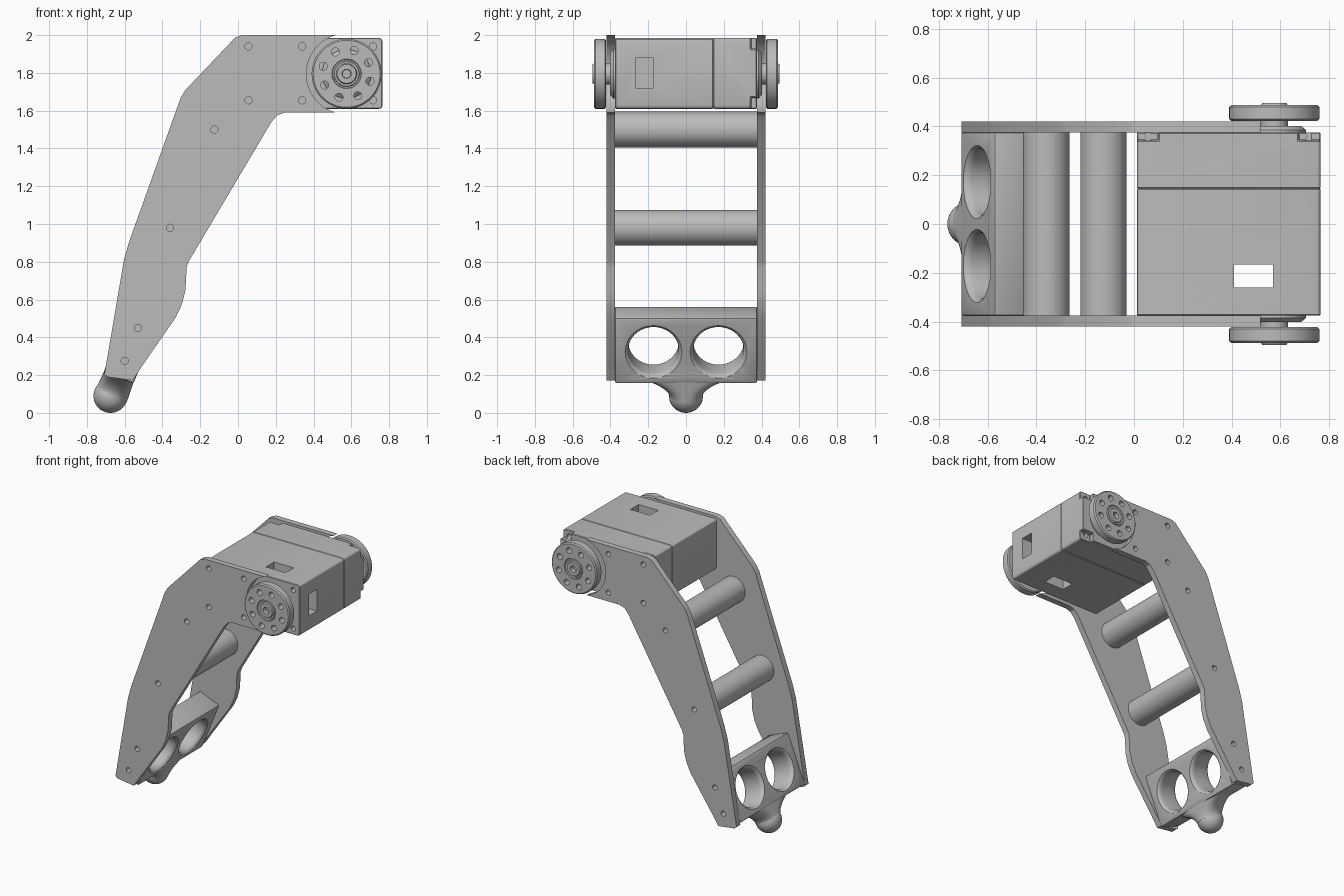
import bpy, bmesh, math
from mathutils import Matrix, Vector

cube = bpy.data.objects.get("Cube")
if cube:
    bpy.data.objects.remove(cube, do_unlink=True)

grey = bpy.data.materials.new("plain grey")
grey.use_nodes = True
colour = (0.5, 0.5, 0.5, 1)
grey.diffuse_color = colour
grey.node_tree.nodes["Principled BSDF"].inputs["Base Color"].default_value = colour


def finish(name, bm):
    bmesh.ops.recalc_face_normals(bm, faces=bm.faces)
    mesh = bpy.data.meshes.new(name)
    bm.to_mesh(mesh)
    bm.free()
    mesh.materials.append(grey)
    ob = bpy.data.objects.new(name, mesh)
    bpy.context.collection.objects.link(ob)
    return ob


def loft(bm, rings):
    """Skin a list of closed point rings and cap both ends."""
    rows = [[bm.verts.new(p) for p in ring] for ring in rings]
    n = len(rows[0])
    for a, b in zip(rows, rows[1:]):
        for i in range(n):
            j = (i + 1) % n
            bm.faces.new((a[i], a[j], b[j], b[i]))
    bm.faces.new(rows[0][::-1])
    bm.faces.new(rows[-1])


def lathe(bm, profile, matrix, n=48):
    """Turn (height, radius) pairs about the local z axis."""
    loft(bm, [[matrix @ Vector((r * math.cos(2 * math.pi * i / n),
                                r * math.sin(2 * math.pi * i / n), h))
               for i in range(n)] for h, r in profile])


def along_y(x, z, side=1):
    """Frame whose local z axis points along y, outwards on the given side."""
    return Matrix.Translation((x, 0, z)) @ Matrix.Rotation(-side * math.pi / 2, 4, 'X')


def box(bm, lo, hi, matrix=Matrix()):
    loft(bm, [[matrix @ Vector((x, y, z)) for x, y in
               ((lo[0], lo[1]), (hi[0], lo[1]), (hi[0], hi[1]), (lo[0], hi[1]))]
              for z in (lo[2], hi[2])])


def apply(ob, mod):
    bpy.context.view_layer.objects.active = ob
    bpy.ops.object.modifier_apply(modifier=mod.name)


def bevel(ob, width, segments=2):
    mod = ob.modifiers.new("bevel", 'BEVEL')
    mod.width, mod.segments = width, segments
    mod.limit_method, mod.angle_limit = 'ANGLE', math.radians(40)
    apply(ob, mod)


def cut(ob, bm):
    cutter = finish("cutter", bm)
    cutter.hide_render = True
    mod = ob.modifiers.new("cut", 'BOOLEAN')
    mod.operation, mod.solver, mod.object = 'DIFFERENCE', 'EXACT', cutter
    apply(ob, mod)
    bpy.data.objects.remove(cutter, do_unlink=True)


def smooth(ob):
    bpy.ops.object.select_all(action='DESELECT')
    ob.select_set(True)
    bpy.context.view_layer.objects.active = ob
    bpy.ops.object.shade_smooth_by_angle(angle=math.radians(30))


AXLE = (0.575, 1.795)
RODS = {"upper_rod": (-0.125, 1.5), "lower_rod": (-0.36, 0.98)}
FOOT_SCREWS = [(-0.53, 0.45), (-0.6, 0.275)]
SERVO_SCREWS = [(x, z) for x in (0.055, 0.34, 0.715) for z in (1.655, 1.94)]
SIDES = {"front": -1, "back": 1}


def screw_holes(points):
    bm = bmesh.new()
    for x, z in points:
        for side in SIDES.values():
            lathe(bm, [(0.3, 0.019), (0.6, 0.019)], along_y(x, z, side), 20)
    return bm


# Side plates with a round clearance around the axle
outline = [(0.02, 2), (0.54, 2), (0.6, 1.97), (0.6, 1.62), (0.55, 1.59), (0.25, 1.59),
           (0.21, 1.577), (0.177, 1.54), (-0.262, 0.8), (-0.272, 0.77), (-0.278, 0.65),
           (-0.297, 0.575), (-0.33, 0.505), (-0.51, 0.245), (-0.558, 0.172),
           (-0.69, 0.19), (-0.707, 0.205), (-0.604, 0.81), (-0.577, 0.905),
           (-0.303, 1.67), (-0.278, 1.71), (-0.015, 1.987)]
for label, side in SIDES.items():
    bm = bmesh.new()
    loft(bm, [[(x, side * y, z) for x, z in outline] for y in (0.376, 0.42)])
    plate = finish(label + "_side_plate", bm)
    bm = bmesh.new()
    lathe(bm, [(0.3, 0.213), (0.5, 0.213)], along_y(*AXLE, side), 64)
    cut(plate, bm)
    cut(plate, screw_holes(list(RODS.values()) + FOOT_SCREWS + SERVO_SCREWS[:4]))
    smooth(plate)

# Cross rods
for name, place in RODS.items():
    bm = bmesh.new()
    lathe(bm, [(-0.376, 0.095), (0.376, 0.095)], along_y(*place))
    rod = finish(name, bm)
    cut(rod, screw_holes([place]))
    smooth(rod)

# Motor housing in two halves, meeting at a fine seam
for name, y0, y1 in (("motor_body", -0.375, 0.145), ("motor_cover", 0.145, 0.375)):
    bm = bmesh.new()
    box(bm, (0.012, y0, 1.61), (0.765, y1, 1.985))
    long_edges = [e for e in bm.edges if abs(e.verts[0].co.y - e.verts[1].co.y) > 0.1]
    bmesh.ops.bevel(bm, geom=long_edges, offset=0.018, segments=3, affect='EDGES', profile=0.5)
    half = finish(name, bm)
    if name == "motor_cover":
        bm = bmesh.new()
        for x in (0, 0.675):
            for z in (1.6, 1.925):
                box(bm, (x, 0.342, z), (x + 0.1, 0.4, z + 0.07))
        cut(half, bm)
    bevel(half, 0.004, 1)
    if name == "motor_body":
        bm = bmesh.new()
        box(bm, (0.41, -0.26, 1.5), (0.57, -0.165, 2.1))
        cut(half, bm)
        bm = bmesh.new()
        box(bm, (0.65, -0.267, 1.72), (0.8, -0.172, 1.88))
        cut(half, bm)
    cut(half, screw_holes(SERVO_SCREWS))
    smooth(half)

# Output bosses, shafts and drilled horn discs
for label, side in SIDES.items():
    frame = along_y(*AXLE, side)
    bm = bmesh.new()
    lathe(bm, [(0.37, 0.13), (0.385, 0.13), (0.402, 0.11), (0.402, 0.057), (0.43, 0.057)], frame)
    smooth(finish(label + "_shaft", bm))
    bm = bmesh.new()
    lathe(bm, [(0.423, 0.177), (0.43, 0.185), (0.479, 0.185), (0.487, 0.177), (0.487, 0.078),
               (0.481, 0.075), (0.481, 0.068), (0.487, 0.065), (0.487, 0.055),
               (0.495, 0.05), (0.495, 0.024), (0.465, 0.022)], frame, 64)
    horn = finish(label + "_horn", bm)
    bm = bmesh.new()
    for i in range(8):
        a = math.radians(27 + 45 * i)
        lathe(bm, [(0.405, 0.021), (0.6, 0.021)],
              along_y(AXLE[0] + 0.13 * math.cos(a), AXLE[1] + 0.13 * math.sin(a), side), 20)
    cut(horn, bm)
    smooth(horn)

# Foot block, tilted, with two flared openings
tilt = Matrix.Translation((-0.632, 0, 0.188)) @ Matrix.Rotation(math.radians(22), 4, 'Y')
bm = bmesh.new()
box(bm, (-0.085, -0.376, 0), (0.085, 0.376, 0.372), tilt)
block = finish("foot_block", bm)
bevel(block, 0.008)
flare = [(0.1, 0.16), (0.085, 0.15), (0.078, 0.141), (0.068, 0.135), (0.055, 0.133)]
flare = [(-h, r) for h, r in flare] + flare[::-1]
bm = bmesh.new()
for y in (-0.172, 0.172):
    lathe(bm, flare, tilt @ Matrix.Translation((0, y, 0.18)) @ Matrix.Rotation(math.pi / 2, 4, 'Y'))
cut(block, bm)
cut(block, screw_holes(FOOT_SCREWS))
smooth(block)

# Neck sweeping from the block down to the ball
bm = bmesh.new()
rings = []
for i in range(9):
    t = i / 8
    hx, hy = 0.083 + 0.006 * t, 0.089 + 0.14 * (1 - t) ** 2
    power = 0.55 + 0.45 * t
    ring = []
    for k in range(48):
        c, s = math.cos(k * math.pi / 24), math.sin(k * math.pi / 24)
        ring.append(tilt @ Vector((math.copysign(abs(c) ** power, c) * hx,
                                   math.copysign(abs(s) ** power, s) * hy, 0.005 - 0.11 * t)))
    rings.append(ring)
loft(bm, rings)
smooth(finish("foot_neck", bm))

bm = bmesh.new()
bmesh.ops.create_uvsphere(bm, u_segments=40, v_segments=24, radius=0.09,
                          matrix=Matrix.Translation((-0.675, 0, 0.09)))
smooth(finish("foot_ball", bm))
